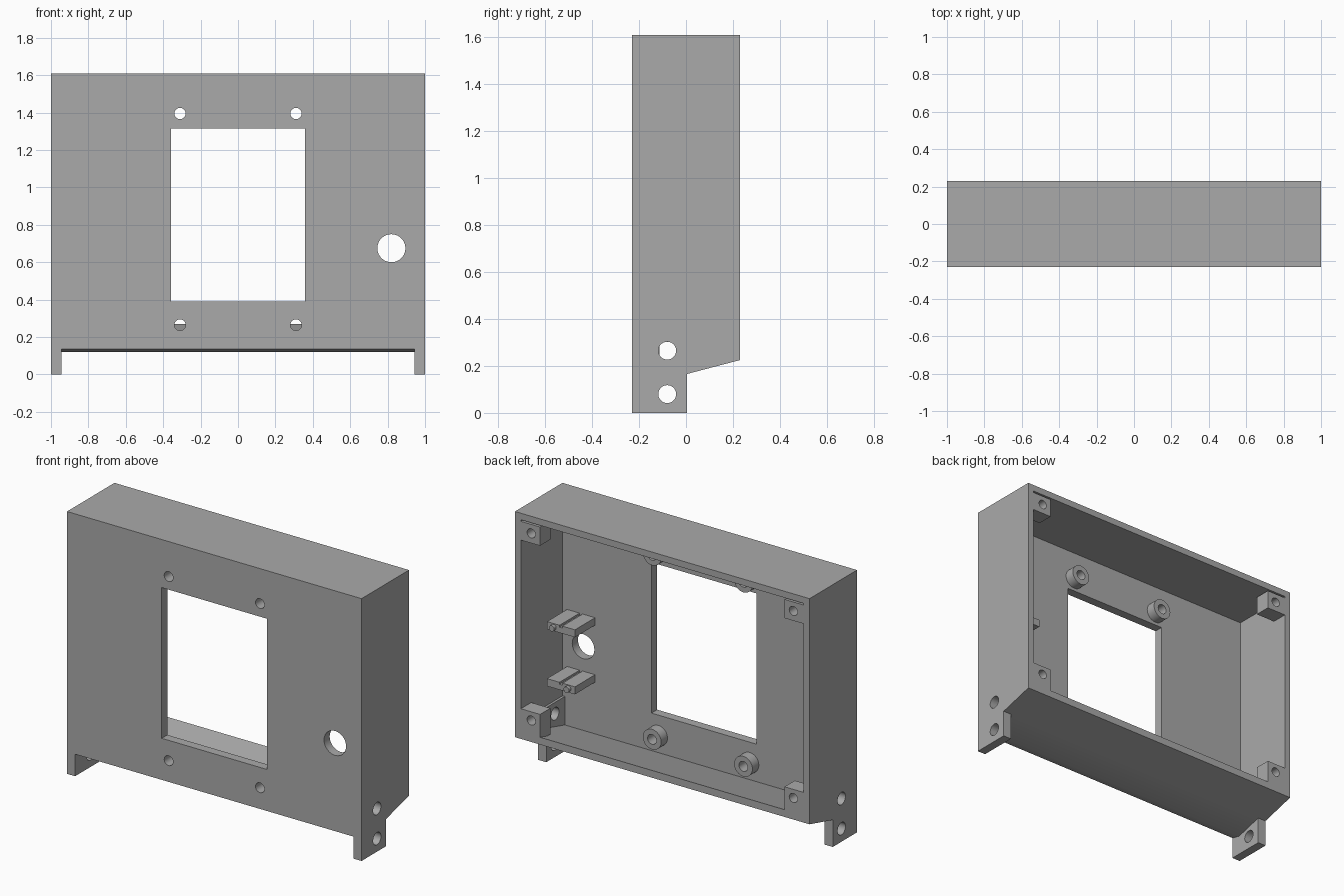
import bpy, bmesh, math
from mathutils import Matrix, Vector

cube = bpy.data.objects.get("Cube")
if cube:
    bpy.data.objects.remove(cube)

grey = bpy.data.materials.new("plain grey")
grey.use_nodes = True
grey.diffuse_color = (0.4, 0.4, 0.4, 1)
grey.node_tree.nodes["Principled BSDF"].inputs["Base Color"].default_value = (0.4, 0.4, 0.4, 1)


def make(name, bm):
    bmesh.ops.recalc_face_normals(bm, faces=bm.faces)
    me = bpy.data.meshes.new(name)
    bm.to_mesh(me)
    bm.free()
    me.materials.append(grey)
    ob = bpy.data.objects.new(name, me)
    bpy.context.scene.collection.objects.link(ob)
    return ob


def prism(name, x0, x1, profile):
    """Extrude a (y, z) profile along x."""
    bm = bmesh.new()
    face = bm.faces.new([bm.verts.new((x0, y, z)) for y, z in profile])
    new = bmesh.ops.extrude_face_region(bm, geom=[face])["geom"]
    verts = [v for v in new if isinstance(v, bmesh.types.BMVert)]
    bmesh.ops.translate(bm, verts=verts, vec=(x1 - x0, 0, 0))
    return make(name, bm)


def box(name, x, y, z):
    return prism(name, min(x), max(x), [(y[0], z[0]), (y[1], z[0]), (y[1], z[1]), (y[0], z[1])])


def cylinder(name, centre, radius, length, axis="Y"):
    bm = bmesh.new()
    turn = Matrix.Rotation(math.pi / 2, 4, "X" if axis == "Y" else "Y")
    bmesh.ops.create_cone(bm, cap_ends=True, segments=40, radius1=radius, radius2=radius,
                          depth=length, matrix=Matrix.Translation(Vector(centre)) @ turn)
    return make(name, bm)


def combine(ob, others, operation="DIFFERENCE"):
    """Apply booleans, then discard the helper solids."""
    for other in others:
        other.hide_render = True
        mod = ob.modifiers.new("cut", "BOOLEAN")
        mod.solver = "EXACT"
        mod.operation = operation
        mod.object = other
    bpy.context.view_layer.update()
    graph = bpy.context.evaluated_depsgraph_get()
    me = bpy.data.meshes.new_from_object(ob.evaluated_get(graph))
    ob.modifiers.clear()
    ob.data = me
    for other in others:
        bpy.data.objects.remove(other)


FRONT, INNER, BACK = -0.23, -0.175, 0.23
WALL = 0.96
MOUNTS = [(x, z) for x in (-0.31, 0.31) for z in (0.265, 1.395)]
KNOB = (0.82, 0.675)

# Open-backed housing with sloping floor
housing = prism("housing", -1, 1, [(FRONT, 0.135), (-0.17, 0.12), (BACK, 0.225),
                                   (BACK, 1.61), (FRONT, 1.61)])
combine(housing, [prism("cavity", -WALL, WALL, [(INNER, 0.16), (0.25, 0.275),
                                                (0.25, 1.57), (INNER, 1.57)])])

# Side mounting tabs
combine(housing, [box("tab", (s * 0.945, s), (FRONT, 0.005), (0, 0.335)) for s in (-1, 1)], "UNION")

# Window, knob hole, mounting holes and tab holes
cutters = [box("window", (-0.357, 0.357), (-0.3, -0.1), (0.39, 1.315)),
           cylinder("knob_hole", (KNOB[0], -0.2, KNOB[1]), 0.075, 0.2)]
cutters += [cylinder("mount_hole", (x, -0.2, z), 0.03, 0.12) for x, z in MOUNTS]
cutters += [cylinder("tab_hole", (0, -0.08, z), 0.038, 2.2, "X") for z in (0.08, 0.265)]
combine(housing, cutters)

# Hollow bosses behind the mounting holes
parts = [housing]
for x, z in MOUNTS:
    boss = cylinder("mount_boss", (x, INNER + 0.03, z), 0.062, 0.064)
    combine(boss, [cylinder("bore", (x, INNER, z), 0.03, 0.3)])
    parts.append(boss)

# Corner screw blocks
for s in (-1, 1):
    for z0, z1, hole in ((0.25, 0.41, 0.357), (1.445, 1.56, 1.505)):
        block = box("corner_block", (s * 0.83, s * 0.965), (0.13, BACK), (z0, z1))
        combine(block, [cylinder("screw_hole", (s * 0.89, BACK, hole), 0.028, 0.16)])
        parts.append(block)

# Grooved shelves above and below the knob hole
for s in (-1, 1):
    z = KNOB[1] + s * 0.175
    shelf = box("shelf", (0.74, 0.93), (INNER - 0.005, 0.02), (z - 0.023, z + 0.023))
    combine(shelf, [box("groove", (0.825, 0.845), (-0.2, 0.1), (z + 0.011, z + 0.05))])
    parts.append(shelf)
    parts.append(cylinder("shelf_nib", (0.835 - s * -0.05, 0.02, z), 0.018, 0.04))

# Smooth round walls, keep edges sharp
for ob in bpy.context.view_layer.objects:
    ob.select_set(ob in parts)
bpy.context.view_layer.objects.active = housing
bpy.ops.object.shade_smooth_by_angle(angle=math.radians(30))
